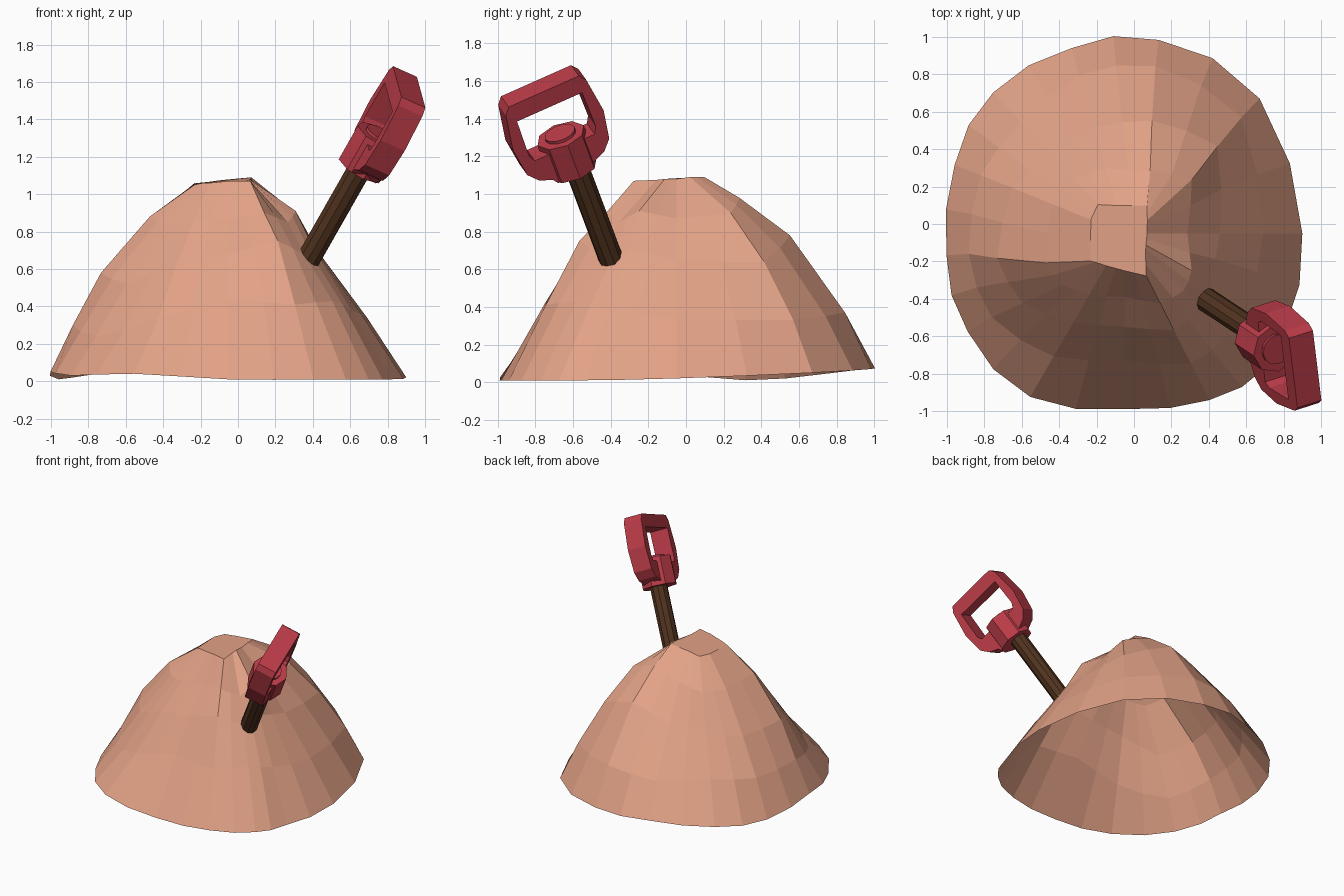
import bpy, bmesh, math
from mathutils import Vector, Matrix

if "Cube" in bpy.data.objects:
    bpy.data.objects.remove(bpy.data.objects["Cube"])

def material(name, rgb):
    m = bpy.data.materials.new(name)
    m.diffuse_color = (*rgb, 1)
    m.use_nodes = True
    m.node_tree.nodes["Principled BSDF"].inputs["Base Color"].default_value = m.diffuse_color
    return m

SAND = material("sand", (0.76, 0.36, 0.24))
RED = material("grip red", (0.50, 0.045, 0.065))
BROWN = material("handle brown", (0.085, 0.034, 0.014))

def finish(name, bm, mat, matrix=None):
    me = bpy.data.meshes.new(name)
    bmesh.ops.recalc_face_normals(bm, faces=bm.faces)
    bm.to_mesh(me)
    bm.free()
    me.materials.append(mat)
    ob = bpy.data.objects.new(name, me)
    bpy.context.collection.objects.link(ob)
    if matrix:
        ob.matrix_world = matrix
    return ob

# Sand mound: hollow shell lofted from (radius, height) profiles by compass angle
CENTRE = Vector((-0.05, -0.05, 0))
PROFILES = {
    0:   [(.12, 1.08), (.335, .87), (.51, .65), (.74, .34), (.95, .02)],
    45:  [(.14, 1.09), (.46, .90), (.68, .64), (.88, .33), (1.02, .05)],
    80:  [(.19, 1.09), (.36, .98), (.62, .78), (.91, .37), (1.05, .07)],
    106: [(.155, 1.075), (.36, .91), (.59, .67), (.88, .33), (1.03, .07)],
    133: [(.21, 1.06), (.40, .85), (.57, .61), (.81, .33), (1.03, .04)],
    158: [(.195, 1.06), (.42, .86), (.65, .56), (.83, .29), (.98, .01)],
    187: [(.235, 1.05), (.45, .88), (.695, .58), (.84, .30), (.96, .05)],
    212: [(.21, 1.06), (.43, .83), (.66, .52), (.84, .24), (.99, .03)],
    240: [(.20, 1.06), (.38, .85), (.55, .63), (.76, .33), (1.01, .04)],
    270: [(.20, 1.07), (.34, .87), (.50, .68), (.68, .43), (.94, .01)],
    297: [(.255, 1.07), (.42, .90), (.58, .75), (.78, .41), (1.0, .01)],
    316: [(.155, 1.075), (.44, .85), (.57, .67), (.77, .43), (1.04, .01)],
    331: [(.13, 1.08), (.41, .91), (.52, .71), (.75, .38), (.99, .01)],
}
# Ridges that swing round as they leave the flat top: angle at the top edge
TOP_ANGLE = {45: 30, 80: 51, 187: 219, 212: 230}
cols = []
for ang, prof in PROFILES.items():
    col = []
    for j, (r, z) in enumerate(prof):
        a = math.radians(ang + (TOP_ANGLE.get(ang, ang) - ang) * (1 - j / 4) ** 3)
        col.append(CENTRE + Vector((r * math.cos(a), r * math.sin(a), z)))
    cols.append(col)
n = len(cols)
ROUND = (0, 1 / 40, 1 / 32, 1 / 20, 1 / 13)   # rounding of in-between columns, top to base
bm = bmesh.new()
strips = []
for i in range(n):
    a, b, c, d = (cols[(i + k) % n] for k in (-1, 0, 1, 2))
    strips.append([bm.verts.new(p) for p in b])
    mid = [(q + r) / 2 + k * (q + r - p - s) for p, q, r, s, k in zip(a, b, c, d, ROUND)]
    strips.append([bm.verts.new((p.x, p.y, max(p.z, 0))) for p in mid])
for i, s in enumerate(strips):
    t = strips[(i + 1) % len(strips)]
    for j in range(len(s) - 1):
        bm.faces.new((s[j], s[j + 1], t[j + 1], t[j]))
bm.faces.new([s[0] for s in strips])
finish("sand_mound", bm, SAND)

# Spade frame: local x = grip width, y = along the handle, z = grip thickness
u = Vector((.47, -.31, .826)).normalized()
v = Vector((-.10, .885, .41))
v = (v - u * v.dot(u)).normalized()
w = v.cross(u)
NECK = Vector((.645, -.575, 1.125))
FRAME = Matrix.Translation(NECK) @ Matrix((v, u, w)).transposed().to_4x4()
GRIP = FRAME @ Matrix.Translation((-.032, -.01, .004))
ALONG = Matrix.Rotation(math.radians(-90), 4, 'X')

def cylinder(name, radius, low, high, sides, mat, shift=0):
    """Prism around the handle axis, between two positions along it."""
    bm = bmesh.new()
    bmesh.ops.create_cone(bm, cap_ends=True, segments=sides, radius1=radius,
                          radius2=radius, depth=high - low)
    place = Matrix.Translation((shift, (low + high) / 2, 0))
    return finish(name, bm, mat, FRAME @ place @ ALONG)

# Handle, top of the buried socket, and the hub with its round cap
cylinder("handle", .066, -.64, .10, 10, BROWN)
cylinder("socket", .062, -.665, -.63, 10, RED)
cylinder("grip_hub", .135, .02, .235, 8, RED, -.02)
cylinder("grip_cap", .085, .22, .252, 12, RED, -.02)

# D-shaped grip: mirrored outline with a mirrored hole, extruded
OUTER = [(.205, .57), (.235, .53), (.265, .32), (.24, .15), (.19, .09), (.12, .06), (.10, .03)]
HOLE = [(.19, .47), (.195, .25), (.175, .21)]
cu = bpy.data.curves.new("grip", 'CURVE')
cu.dimensions = '2D'
cu.fill_mode = 'BOTH'
cu.extrude = .073
for half in (OUTER, HOLE):
    loop = half + [(-x, y) for x, y in reversed(half)]
    sp = cu.splines.new('POLY')
    sp.points.add(len(loop) - 1)
    for p, (x, y) in zip(sp.points, loop):
        p.co = (x, y, 0, 1)
    sp.use_cyclic_u = True
grip = bpy.data.objects.new("grip", cu)
bpy.context.collection.objects.link(grip)
grip.matrix_world = GRIP
cu.materials.append(RED)
bpy.context.view_layer.objects.active = grip
grip.select_set(True)
bpy.ops.object.convert(target='MESH')
for poly in bpy.context.object.data.polygons:
    poly.use_smooth = False
